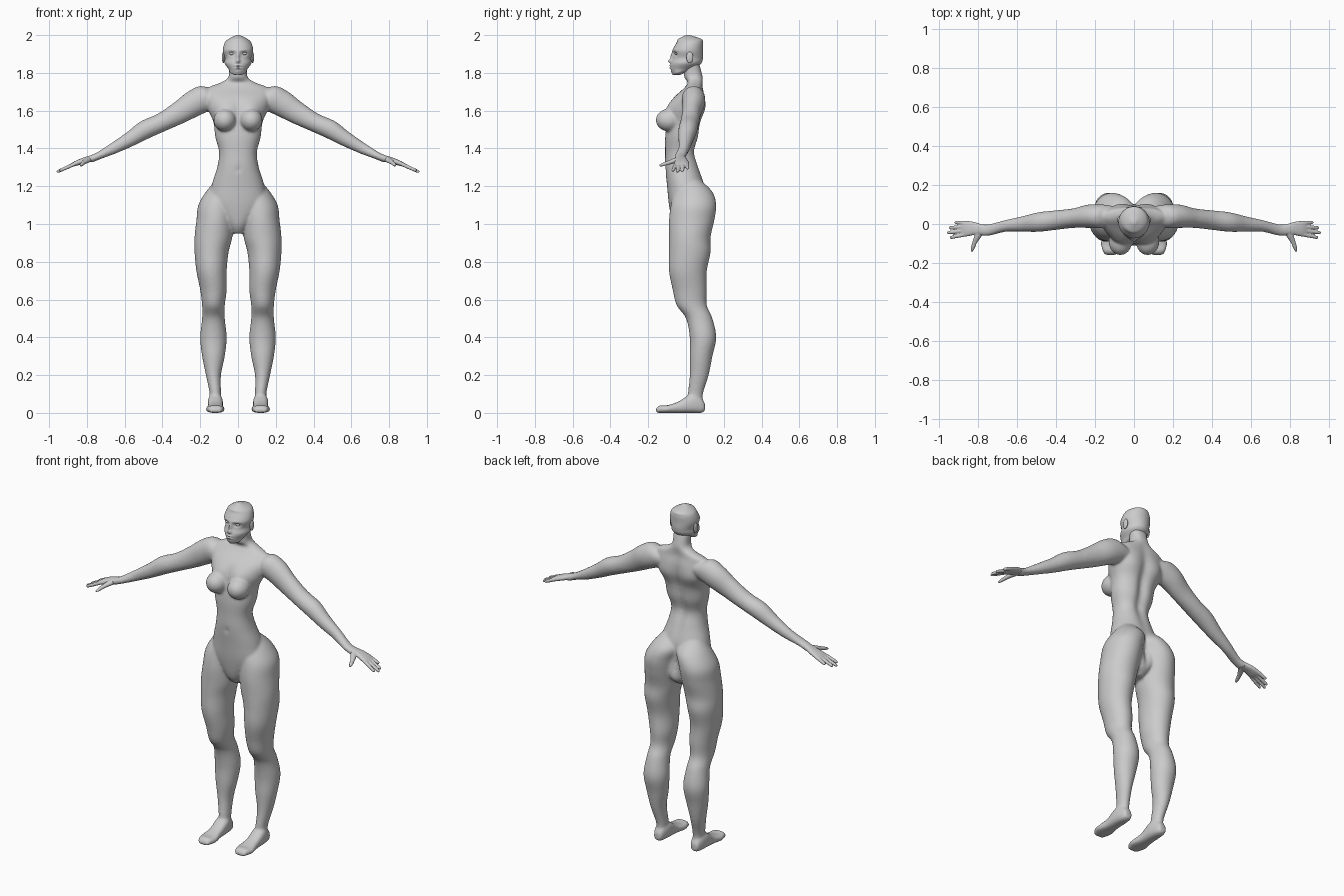
import bpy, bmesh, math
from mathutils import Vector, Matrix

cube = bpy.data.objects.get("Cube")
if cube:
    bpy.data.objects.remove(cube, do_unlink=True)

GREY = (0.6, 0.6, 0.6, 1.0)
mat = bpy.data.materials.new("plain_grey")
mat.use_nodes = True
mat.diffuse_color = GREY
for node in mat.node_tree.nodes:
    if node.type == 'BSDF_PRINCIPLED':
        node.inputs["Base Color"].default_value = GREY

X, Y, Z = (1, 0, 0), (0, 1, 0), (0, 0, 1)


def spline(rows, steps):
    """Catmull-Rom through rows of numbers."""
    out = []
    for i in range(len(rows) - 1):
        a, b = rows[max(i - 1, 0)], rows[i]
        c, d = rows[i + 1], rows[min(i + 2, len(rows) - 1)]
        for k in range(steps):
            t = k / steps
            out.append([0.5 * (2 * q + (r - p) * t + (2 * p - 5 * q + 4 * r - s) * t * t
                               + (3 * q - p - 3 * r + s) * t ** 3)
                        for p, q, r, s in zip(a, b, c, d)])
    out.append(list(rows[-1]))
    return out


def loft(bm, rows, u=X, v=Y, side=1, power=2.0, n=48, steps=6):
    """Closed skin over rings (x, y, z, radius along u, radius along v)."""
    u, v = Vector(u).normalized(), Vector(v).normalized()
    rings = []
    for x, y, z, a, b in spline(rows, steps):
        ring = []
        for k in range(n):
            t = 2 * math.pi * k / n
            c, s = math.cos(t), math.sin(t)
            c = math.copysign(abs(c) ** (2 / power), c)
            s = math.copysign(abs(s) ** (2 / power), s)
            p = Vector((x, y, z)) + u * (max(a, 0.002) * c) + v * (max(b, 0.002) * s)
            ring.append(bm.verts.new((p.x * side, p.y, p.z)))
        rings.append(ring)
    for r0, r1 in zip(rings, rings[1:]):
        for k in range(n):
            j = (k + 1) % n
            bm.faces.new((r0[k], r0[j], r1[j], r1[k]))
    bm.faces.new(rings[0])
    bm.faces.new(rings[-1])


def ball(bm, centre, radii, side=1):
    m = Matrix.Translation((centre[0] * side, centre[1], centre[2])) @ Matrix.Diagonal((*radii, 1))
    bmesh.ops.create_uvsphere(bm, u_segments=32, v_segments=20, radius=1, matrix=m)


def sculpt(bm, pushes):
    """Push front (-1) or back (1) skin along y: (x, z, spread x, spread z, dy, facing)."""
    bmesh.ops.recalc_face_normals(bm, faces=bm.faces)
    bm.normal_update()
    moves = []
    for vert in bm.verts:
        dy = 0
        for x, z, sx, sz, amount, facing in pushes:
            w = max(0, vert.normal.y * facing) ** 0.5
            g = math.exp(-((abs(vert.co.x) - x) / sx) ** 2 - ((vert.co.z - z) / sz) ** 2)
            dy += w * g * amount
        moves.append((vert, dy))
    for vert, dy in moves:
        vert.co.y += dy


def finish(bm, name, voxel=0, smooth=0):
    bmesh.ops.recalc_face_normals(bm, faces=bm.faces)
    for f in bm.faces:
        f.smooth = True
    me = bpy.data.meshes.new(name)
    bm.to_mesh(me)
    bm.free()
    me.materials.append(mat)
    ob = bpy.data.objects.new(name, me)
    bpy.context.scene.collection.objects.link(ob)
    if voxel:
        r = ob.modifiers.new("fuse", 'REMESH')
        r.mode = 'VOXEL'
        r.voxel_size = voxel
        r.use_smooth_shade = True
        s = ob.modifiers.new("soften", 'SMOOTH')
        s.factor = 0.5
        s.iterations = smooth
    return ob


# Torso and neck
body = bmesh.new()
loft(body, [
    (0, 0.01, 0.95, 0.03, 0.05), (0, 0.02, 1.0, 0.07, 0.09), (0, 0.01, 1.1, 0.15, 0.1),
    (0, 0.0, 1.2, 0.14, 0.1), (0, -0.02, 1.3, 0.11, 0.09), (0, -0.03, 1.38, 0.1, 0.08),
    (0, -0.02, 1.46, 0.12, 0.09), (0, -0.01, 1.54, 0.13, 0.09), (0, 0.01, 1.61, 0.16, 0.09),
    (0, 0.02, 1.67, 0.17, 0.08), (0, 0.04, 1.72, 0.16, 0.05), (0, 0.05, 1.75, 0.09, 0.04),
    (0, 0.04, 1.78, 0.05, 0.05), (0, 0.03, 1.85, 0.05, 0.04)], n=96, power=2.2)
sculpt(body, [
    (0.07, 1.61, 0.07, 0.05, -0.03, -1),    # upper chest
    (0, 1.48, 0.03, 0.2, -0.02, 1),         # spine groove
    (0.09, 1.61, 0.05, 0.07, 0.01, 1),      # shoulder blades
    (0, 1.08, 0.02, 0.08, -0.02, 1),        # seat cleft
    (0, 1.29, 0.01, 0.01, 0.01, -1)])       # navel

for s in (1, -1):
    # Breasts
    ball(body, (0.07, -0.09, 1.55), (0.06, 0.07, 0.06), s)
    # Legs with hips and seat
    loft(body, [
        (0.12, 0.05, 0.03, 0.03, 0.04), (0.12, 0.05, 0.1, 0.03, 0.04),
        (0.13, 0.07, 0.2, 0.04, 0.05), (0.13, 0.08, 0.3, 0.06, 0.06),
        (0.13, 0.09, 0.4, 0.07, 0.07), (0.13, 0.07, 0.5, 0.06, 0.07),
        (0.13, 0.03, 0.57, 0.06, 0.08), (0.13, 0.02, 0.65, 0.07, 0.09),
        (0.14, 0.01, 0.75, 0.08, 0.1), (0.14, 0.02, 0.85, 0.09, 0.11),
        (0.13, 0.02, 0.93, 0.1, 0.11), (0.12, 0.03, 1.02, 0.1, 0.12),
        (0.11, 0.04, 1.1, 0.1, 0.12), (0.08, 0.04, 1.17, 0.09, 0.1),
        (0.07, 0.03, 1.23, 0.05, 0.05)], side=s)
    # Feet
    loft(body, [
        (0.12, 0.1, 0.03, 0.02, 0.02), (0.12, 0.08, 0.04, 0.03, 0.04),
        (0.12, 0.03, 0.05, 0.04, 0.05), (0.12, -0.04, 0.03, 0.04, 0.03),
        (0.12, -0.1, 0.02, 0.05, 0.02), (0.12, -0.14, 0.02, 0.04, 0.02),
        (0.12, -0.16, 0.01, 0.03, 0.01)], v=Z, side=s, power=2.6)
    # Arms
    loft(body, [
        (0.1, 0.05, 1.67, 0.04, 0.04), (0.16, 0.04, 1.67, 0.07, 0.06),
        (0.23, 0.04, 1.64, 0.07, 0.06), (0.31, 0.03, 1.59, 0.06, 0.05),
        (0.4, 0.02, 1.54, 0.05, 0.05), (0.49, 0.01, 1.5, 0.05, 0.05),
        (0.57, 0.0, 1.45, 0.04, 0.04), (0.66, -0.01, 1.4, 0.03, 0.03),
        (0.74, -0.03, 1.36, 0.02, 0.03), (0.79, -0.03, 1.34, 0.02, 0.03)],
        u=(0.5, 0, 0.86), side=s)
finish(body, "body", 0.007, 8)

# Hands
hands = bmesh.new()
FLAT = (0.35, 0, 0.94)
for s in (1, -1):
    loft(hands, [
        (0.74, -0.028, 1.358, 0.018, 0.022), (0.78, -0.028, 1.347, 0.016, 0.026),
        (0.82, -0.023, 1.335, 0.015, 0.033), (0.86, -0.024, 1.32, 0.013, 0.04),
        (0.885, -0.024, 1.31, 0.008, 0.036)], u=FLAT, side=s, power=2.4)
    # Fingers, from index to little
    for y0, y1, tip in ((-0.053, -0.07, 0.945), (-0.033, -0.045, 0.96),
                        (-0.013, -0.019, 0.95), (0.006, 0.008, 0.92)):
        rows = []
        for t, r in ((0, 0.01), (0.4, 0.01), (0.75, 0.009), (0.93, 0.008), (1, 0.004)):
            x = 0.86 + (tip - 0.86) * t
            rows.append((x, y0 + (y1 - y0) * t, 1.32 - 0.45 * (x - 0.86), r, r))
        loft(hands, rows, u=FLAT, side=s, n=16, steps=4)
    # Thumb
    loft(hands, [
        (0.78, -0.03, 1.345, 0.018, 0.014), (0.8, -0.06, 1.336, 0.017, 0.014),
        (0.818, -0.095, 1.324, 0.012, 0.011), (0.828, -0.125, 1.314, 0.01, 0.009),
        (0.834, -0.143, 1.308, 0.004, 0.004)], u=(0.9, 0.35, 0), v=Z, side=s, n=20)
finish(hands, "hands", 0.004, 3)

# Head with modelled face
head = bmesh.new()
loft(head, [
    (0, -0.05, 1.79, 0.02, 0.02), (0, -0.04, 1.8, 0.04, 0.03), (0, -0.02, 1.82, 0.05, 0.06),
    (0, 0.0, 1.85, 0.07, 0.08), (0, 0.01, 1.88, 0.07, 0.08), (0, 0.01, 1.92, 0.08, 0.08),
    (0, 0.02, 1.96, 0.07, 0.07), (0, 0.02, 1.98, 0.05, 0.06), (0, 0.01, 2.0, 0.01, 0.01)],
    n=144, steps=10)
sculpt(head, [
    (0, 1.885, 0.009, 0.022, -0.012, -1),     # nose bridge
    (0, 1.863, 0.011, 0.01, -0.015, -1),      # nose tip
    (0.034, 1.902, 0.018, 0.012, 0.012, -1),  # eye sockets
    (0.03, 1.92, 0.025, 0.007, -0.003, -1),   # brows
    (0, 1.838, 0.018, 0.005, -0.007, -1),     # upper lip
    (0, 1.832, 0.022, 0.002, 0.004, -1),      # mouth line
    (0, 1.825, 0.015, 0.005, -0.007, -1),     # lower lip
    (0, 1.803, 0.02, 0.01, -0.006, -1)])      # chin
finish(head, "head")

# Eyes and ears
eyes, ears = bmesh.new(), bmesh.new()
for s in (1, -1):
    ball(eyes, (0.034, -0.052, 1.902), (0.014, 0.008, 0.007), s)
    ball(ears, (0.077, 0.02, 1.882), (0.008, 0.018, 0.03), s)
finish(eyes, "eyes")
finish(ears, "ears")
